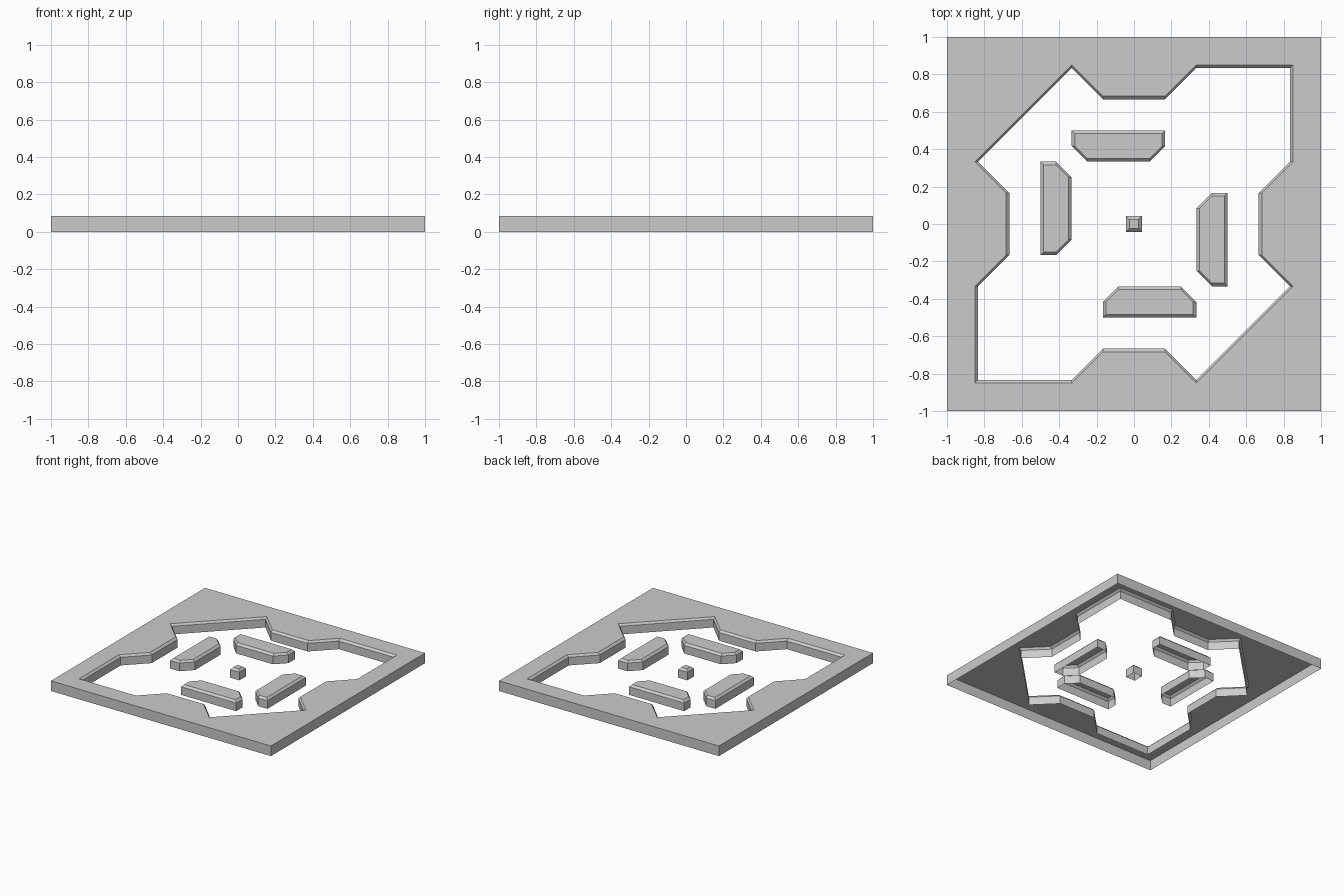
import bpy, bmesh
from mathutils import Vector

if "Cube" in bpy.data.objects:
    bpy.data.objects.remove(bpy.data.objects["Cube"])

U = 1 / 60                 # layout grid step
WALL, TOP = 4 * U, 5 * U   # top of vertical wall, top of chamfer


def ring(bm, pts, z):
    return [bm.verts.new((x * U, y * U, z)) for x, y in pts]


def skin(bm, low, high):
    n = len(low)
    for i in range(n):
        j = (i + 1) % n
        bm.faces.new((low[i], low[j], high[j], high[i]))


def finish(bm, name):
    me = bpy.data.meshes.new(name)
    bm.to_mesh(me)
    bm.free()
    bpy.context.collection.objects.link(bpy.data.objects.new(name, me))


def loop_edges(bm, vs):
    return [bm.edges.get((vs[i - 1], vs[i])) for i in range(len(vs))]


def block(name, pts):
    """Bottomless block with a chamfered top; pts run counter-clockwise."""
    xs, ys = zip(*pts)

    def step(v, vals):
        return 1 if v == min(vals) else -1 if v == max(vals) else 0
    inner = [(x + step(x, xs), y + step(y, ys)) for x, y in pts]
    bm = bmesh.new()
    a, b, c = ring(bm, pts, 0), ring(bm, pts, WALL), ring(bm, inner, TOP)
    skin(bm, a, b)
    skin(bm, b, c)
    bm.faces.new(c)
    finish(bm, name)


# Outer frame: square plate, open underneath, with a chamfered opening
half = [(50, -20), (40, -10), (40, 10), (50, 20), (50, 50),
        (20, 50), (10, 40), (-10, 40), (-20, 50)]
hole = half + [(-x, -y) for x, y in half]


def push(v):
    return v + (1 if v >= 40 else -1 if v <= -40 else 0)


hole_top = [(push(x), push(y)) for x, y in hole]
square = [(-60, -60), (60, -60), (60, 60), (-60, 60)]
bm = bmesh.new()
o0, o1 = ring(bm, square, 0), ring(bm, square, TOP)
skin(bm, o0, o1)
h0, h1, h2 = [ring(bm, p[::-1], z) for p, z in
              ((hole, 0), (hole, WALL), (hole_top, TOP))]
skin(bm, h0, h1)
skin(bm, h1, h2)
res = bmesh.ops.triangle_fill(bm, use_beauty=True, normal=Vector((0, 0, 1)),
                              edges=loop_edges(bm, o1) + loop_edges(bm, h2))
top = [f for f in res["geom"] if isinstance(f, bmesh.types.BMFace)]
for f in top:
    f.normal_update()
    if f.normal.z < 0:
        f.normal_flip()
bmesh.ops.dissolve_limit(bm, angle_limit=0.01, verts=[],
                         edges=list({e for f in top for e in f.edges
                                     if all(g in top for g in e.link_faces)}))
finish(bm, "outer_frame")

# Four barrier blocks around the middle
bar = [(-20, 30), (-20, 25), (-15, 20), (5, 20), (10, 25), (10, 30)]
side = [(-y, -x) for x, y in bar][::-1]
block("back_barrier", bar)
block("front_barrier", [(-x, -y) for x, y in bar])
block("left_barrier", side)
block("right_barrier", [(-x, -y) for x, y in side])

# Small centre post
block("centre_post", [(-2.5, -2.5), (2.5, -2.5), (2.5, 2.5), (-2.5, 2.5)])
